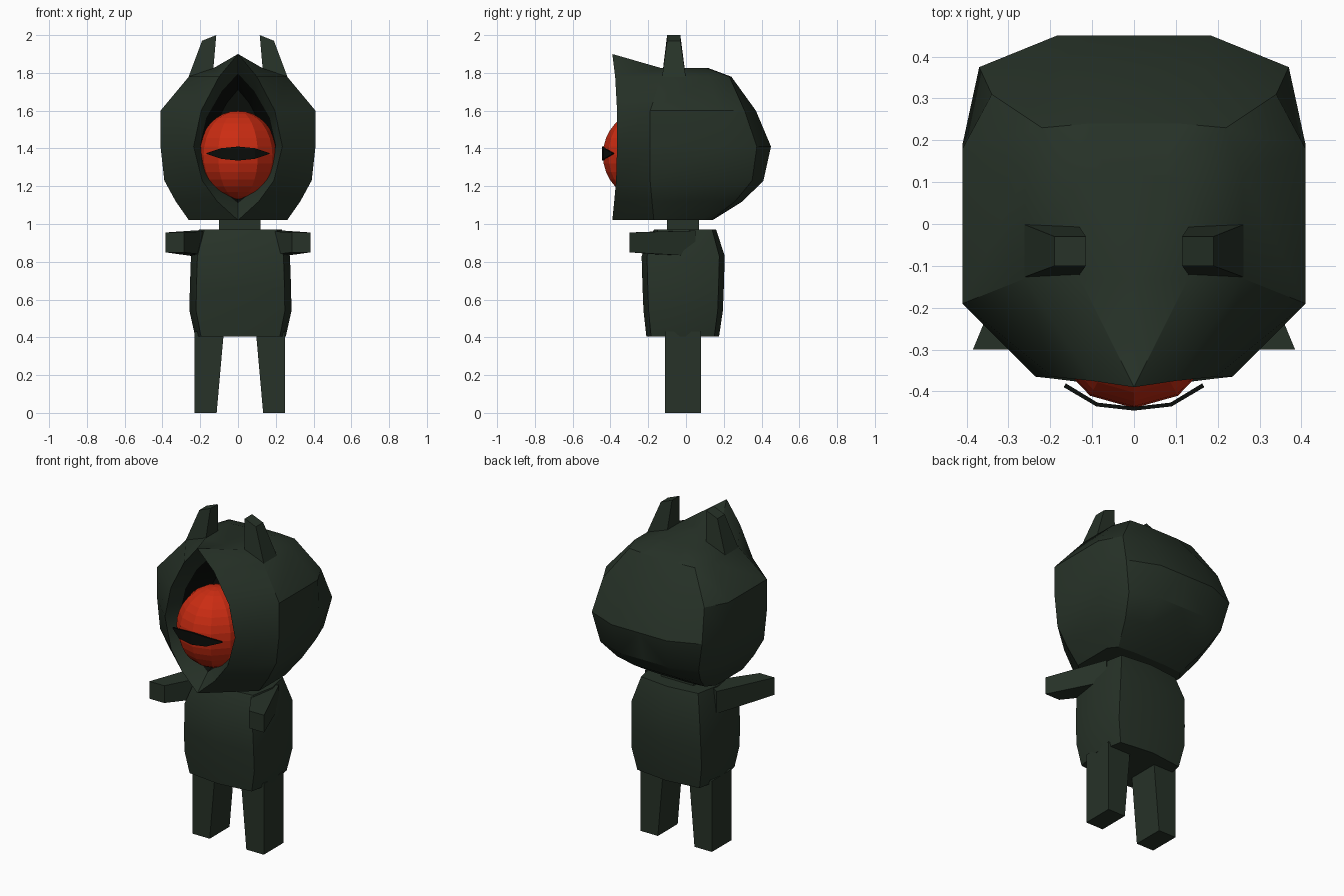
import bpy, bmesh, math
from mathutils import Vector

cube = bpy.data.objects.get("Cube")
if cube:
    bpy.data.objects.remove(cube, do_unlink=True)


def material(name, colour):
    mat = bpy.data.materials.new(name)
    mat.use_nodes = True
    mat.diffuse_color = (*colour, 1)
    mat.node_tree.nodes["Principled BSDF"].inputs["Base Color"].default_value = (*colour, 1)
    return mat


dark_green = material("dark green", (0.02, 0.032, 0.021))
eye_red = material("eye red", (0.6, 0.025, 0.006))
black = material("black", (0.003, 0.004, 0.003))


def finish(name, bm, mats, smooth=0):
    """Clean the mesh, link it as an object and shade it."""
    bmesh.ops.remove_doubles(bm, verts=bm.verts, dist=0.0005)
    bmesh.ops.recalc_face_normals(bm, faces=bm.faces)
    mesh = bpy.data.meshes.new(name)
    bm.to_mesh(mesh)
    bm.free()
    obj = bpy.data.objects.new(name, mesh)
    bpy.context.collection.objects.link(obj)
    for mat in mats:
        mesh.materials.append(mat)
    if smooth:
        bpy.ops.object.select_all(action="DESELECT")
        obj.select_set(True)
        bpy.context.view_layer.objects.active = obj
        bpy.ops.object.shade_smooth_by_angle(angle=math.radians(smooth))
    return obj


def add_face(bm, points, index=0):
    face = bm.faces.new([bm.verts.new(p) for p in points])
    face.material_index = index


def loft(name, rings, mats, smooth=0):
    """Join closed rings of points and cap both ends."""
    bm = bmesh.new()
    loops = [[bm.verts.new(p) for p in ring] for ring in rings]
    for low, high in zip(loops, loops[1:]):
        for i in range(len(low)):
            j = (i + 1) % len(low)
            bm.faces.new((low[i], low[j], high[j], high[i]))
    bm.faces.new(loops[0])
    bm.faces.new(loops[-1])
    return finish(name, bm, mats, smooth)


def rect(x0, x1, y0, y1, z0, z1=None):
    """Rectangle whose height may change from x0 to x1."""
    z1 = z0 if z1 is None else z1
    return [(x0, y0, z0), (x1, y0, z1), (x1, y1, z1), (x0, y1, z0)]


# Head levels: z, rim x, rim y, side x, side front y, side back y, corner x, corner y, back y
levels = [
    (1.02, 0, -.39, .26, -.17, .08, .22, .13, .14),
    (1.12, .11, -.38, .33, -.18, .14, .28, .26, .3),
    (1.23, .19, -.37, .39, -.19, .19, .33, .35, .41),
    (1.41, .235, -.365, .41, -.19, .19, .37, .375, .45),
    (1.6, .195, -.365, .41, -.19, .18, .34, .31, .37),
    (1.78, .1, -.375, .26, -.13, .12, .22, .23, .24),
    (1.825, 0, -.39, .13, -.13, .11, .13, .11, .12),
]


def head_row(level):
    """Half outline from the deep socket, over the rim, round to the back."""
    z, ax, ay, bx, by, cy, dx, dy, ey = level
    rim_z = 1.9 if z == levels[-1][0] else z
    socket = 1.43 + (rim_z - 1.43) * .78
    deep = 1.43 + (rim_z - 1.43) * .6
    return [(0, -.08, deep), (ax * .6, -.08, deep), (ax * .86, ay + .1, socket),
            (ax, ay, rim_z), (bx, by, z), (bx, cy, z), (dx, dy, z), (dx / 2, ey, z), (0, ey, z)]


# Head with its hollow eye socket
bm = bmesh.new()
rows = [head_row(level) for level in levels]
for side in (1, -1):
    half = [[(side * x, y, z) for x, y, z in row] for row in rows]
    for low, high in zip(half, half[1:]):
        for i in range(len(low) - 1):
            add_face(bm, (low[i], low[i + 1], high[i + 1], high[i]), 1 if i < 2 else 0)
    for row in (half[0], half[-1]):
        middle = (0, row[4][1], row[4][2])
        add_face(bm, (row[3], row[4], middle))
        add_face(bm, (*row[4:], middle))
        add_face(bm, (row[1], row[2], row[3]))
bmesh.ops.remove_doubles(bm, verts=bm.verts, dist=0.0005)
bmesh.ops.dissolve_degenerate(bm, edges=bm.edges, dist=0.0005)
finish("head", bm, [dark_green, black], 32)

# Eyeball
bm = bmesh.new()
bmesh.ops.create_uvsphere(bm, u_segments=12, v_segments=16, radius=1)
for v in bm.verts:
    v.co = Vector((v.co.x * .21, v.co.y * .22 - .22, v.co.z * .235 + 1.365))
finish("eyeball", bm, [eye_red])

# Slit pupil curved round the eye
slit = []
for x, y, h in ((-.168, -.39, .002), (-.09, -.436, .028), (0, -.446, .037),
                (.09, -.436, .028), (.168, -.39, .002)):
    slit.append([(x, y, 1.373 - h), (x, y, 1.373 + h),
                 (x * .97, y + .009, 1.373 + h), (x * .97, y + .009, 1.373 - h)])
loft("pupil", slit, [black])

# Ears
for side, label in ((1, "left"), (-1, "right")):
    loft(label + "_ear", [rect(side * .135, side * .265, -.128, 0, 1.77),
                          rect(side * .115, side * .19, -.1, -.03, 2.0, 1.97)], [dark_green])

# Neck
loft("neck", [rect(-.1, .12, -.1, .07, .95), rect(-.1, .12, -.1, .07, 1.06)], [dark_green])

# Body: bulging box, one ring per height
body = []
for z, w, front, back in ((.405, .24, -.21, .175), (.54, .27, -.225, .195),
                          (.66, .268, -.23, .2), (.83, .262, -.235, .205), (.97, .22, -.17, .16)):
    ring = []
    for u, v in ((-1, -1), (0, -1), (1, -1), (1, 0), (1, 1), (0, 1), (-1, 1), (-1, 0)):
        k = .87 if u and v else 1
        ring.append((.013 + u * w * k, (front + back) / 2 + v * k * (back - front) / 2, z))
    body.append(ring)
loft("body", body, [dark_green], 32)

# Arms reach forward and outward
for side, label in ((1, "left"), (-1, "right")):
    root = [(side * .12, -.03, .83), (side * .24, .05, .83),
            (side * .24, .05, .965), (side * .12, -.03, .965)]
    tip = [(side * .285, -.3, .85), (side * .385, -.3, .85),
           (side * .385, -.3, .955), (side * .285, -.3, .955)]
    loft(label + "_arm", [root, tip], [dark_green])

# Legs
for side, label in ((1, "left"), (-1, "right")):
    cx = .01
    loft(label + "_leg", [rect(cx + side * .123, cx + side * .24, -.11, .08, 0),
                          rect(cx + side * .085, cx + side * .24, -.11, .08, .43)], [dark_green])
